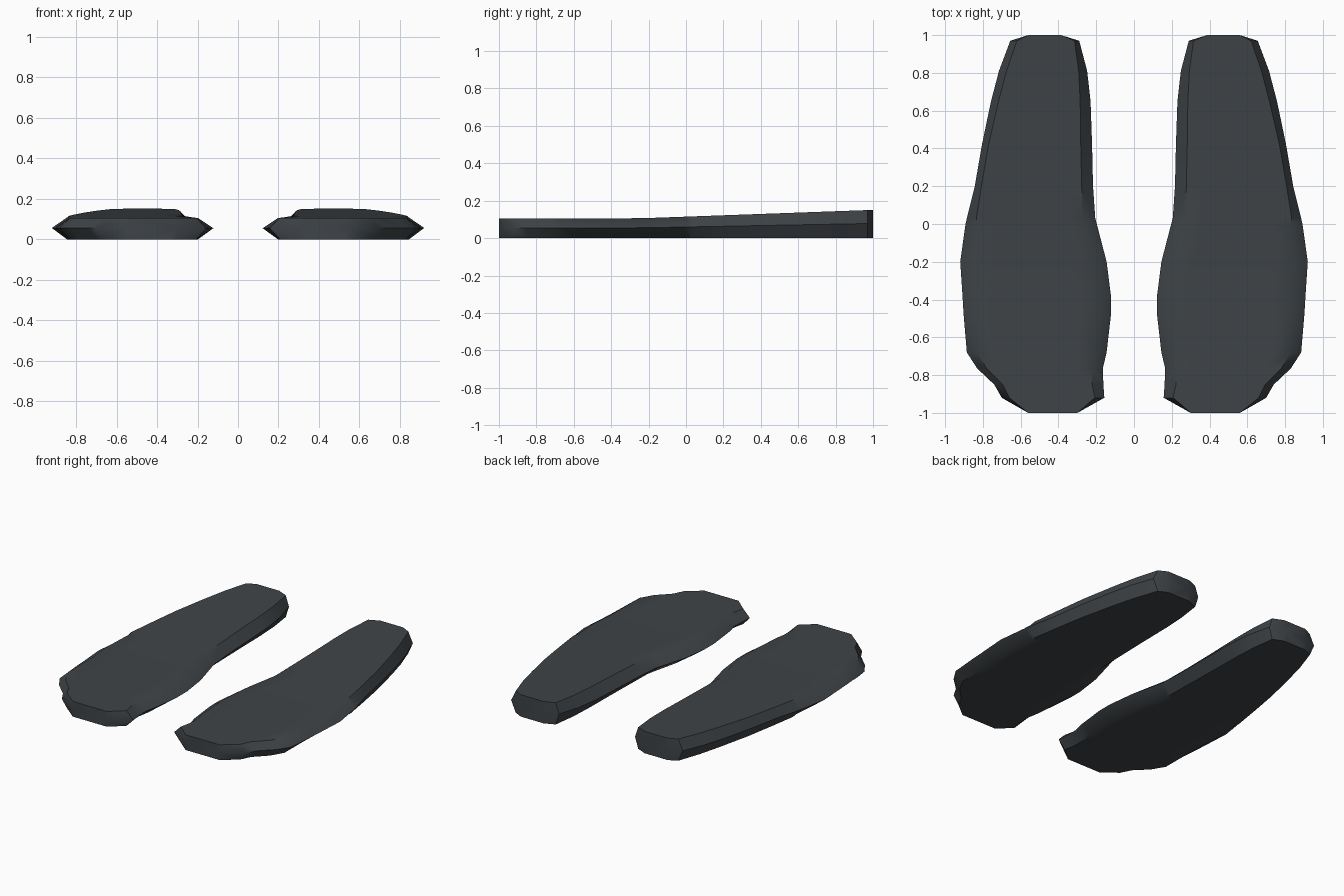
import bpy, bmesh, math

if "Cube" in bpy.data.objects:
    bpy.data.objects.remove(bpy.data.objects["Cube"])

# Stations along the sole: y, inner x, outer x, inner bevel, outer bevel
STATIONS = [
    (-1.00, 0.30, 0.56, 0.00, 0.00),
    (-0.92, 0.157, 0.70, 0.05, 0.04),
    (-0.85, 0.162, 0.74, 0.06, 0.045),
    (-0.765, 0.165, 0.83, 0.06, 0.05),
    (-0.68, 0.145, 0.885, 0.065, 0.055),
    (-0.48, 0.122, 0.902, 0.075, 0.07),
    (-0.38, 0.122, 0.908, 0.075, 0.075),
    (-0.20, 0.145, 0.92, 0.075, 0.075),
    (0.00, 0.197, 0.892, 0.07, 0.065),
    (0.03, 0.205, 0.885, 0.068, 0.05),
    (0.20, 0.217, 0.843, 0.06, 0.035),
    (0.42, 0.222, 0.805, 0.06, 0.035),
    (0.65, 0.23, 0.757, 0.055, 0.04),
    (0.81, 0.248, 0.715, 0.045, 0.04),
    (0.97, 0.29, 0.655, 0.025, 0.035),
    (1.00, 0.386, 0.56, 0.00, 0.00),
]


def top_z(y):
    """Flat forefoot, then a steady rise to the heel."""
    return 0.105 + 0.046 * max(0.0, (y + 0.27) / 1.27)


def section(y, xi, xo, bi, bo):
    """Flat bottom, pointed side ridges, flat top."""
    h = top_z(y)
    a, b = xi + bi, xo - bo
    m = 0.15 * (b - a)
    return [(a, y, 0), (xi, y, h * 0.52), (a, y, h), (a + m, y, h), (b - m, y, h),
            (b, y, h), (xo, y, h * 0.52), (b, y, 0), (b - m, y, 0), (a + m, y, 0)]


rubber = bpy.data.materials.new("dark_slate_rubber")
rubber.diffuse_color = (0.049, 0.057, 0.063, 1)
rubber.use_nodes = True
rubber.node_tree.nodes["Principled BSDF"].inputs["Base Color"].default_value = rubber.diffuse_color

# Sole lofted through the stations
bm = bmesh.new()
rings = [[bm.verts.new(p) for p in section(*s)] for s in STATIONS]
for r0, r1 in zip(rings, rings[1:]):
    n = len(r0)
    for i in range(n):
        j = (i + 1) % n
        bm.faces.new((r0[i], r0[j], r1[j], r1[i]))
bm.faces.new(rings[0])
bm.faces.new(rings[-1])
bmesh.ops.recalc_face_normals(bm, faces=bm.faces)
mesh = bpy.data.meshes.new("shoe_soles")
bm.to_mesh(mesh)
bm.free()
mesh.materials.append(rubber)

soles = bpy.data.objects.new("shoe_soles", mesh)
bpy.context.collection.objects.link(soles)
bpy.context.view_layer.objects.active = soles
soles.select_set(True)
bpy.ops.object.shade_smooth_by_angle(angle=math.radians(40))

# Left sole mirrors the right one
mirror = soles.modifiers.new("left_sole", 'MIRROR')
mirror.use_axis = (True, False, False)
mirror.use_mirror_merge = False
